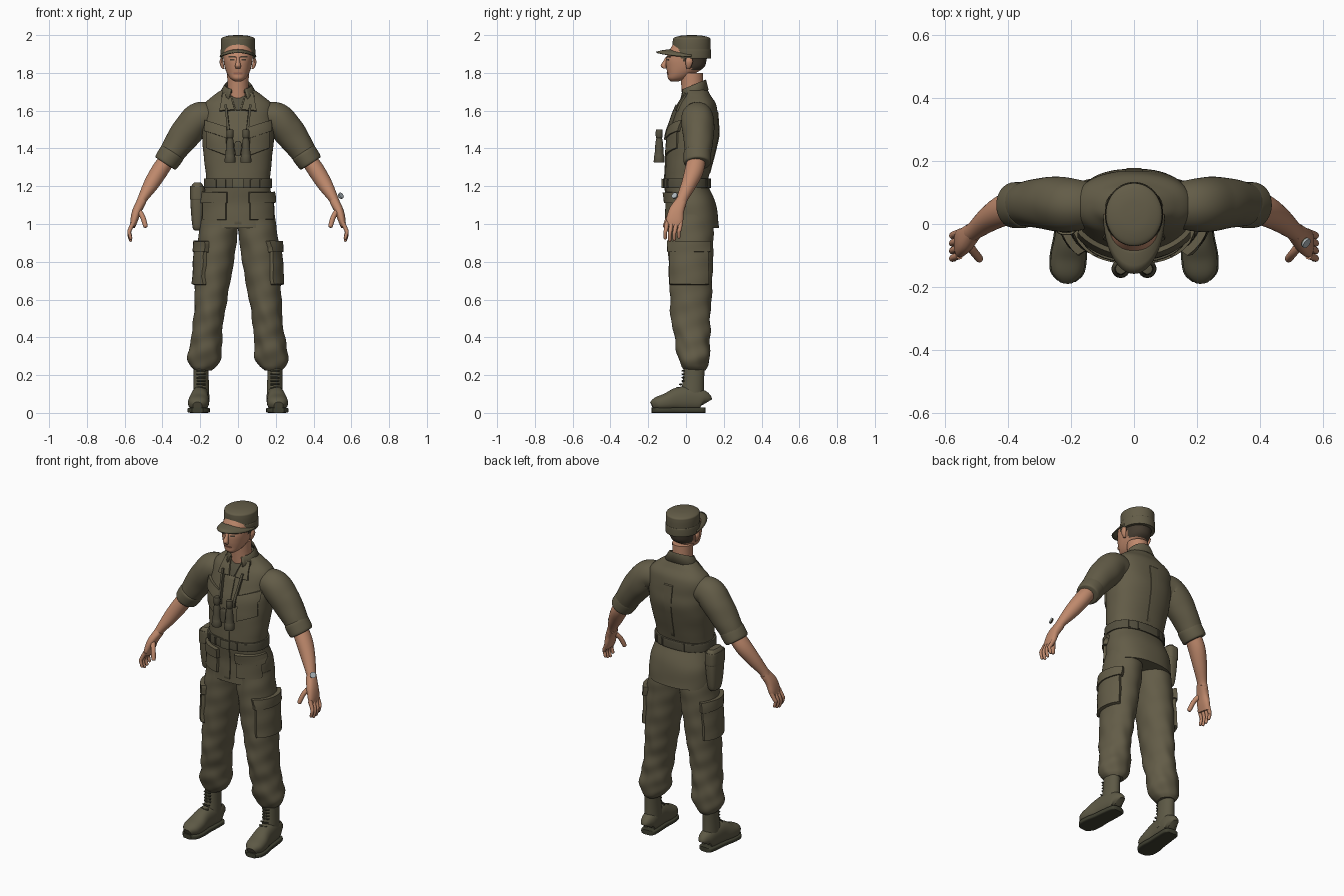
import bpy
import bmesh
from math import sin, cos, pi, radians, copysign
from mathutils import Vector
from mathutils.bvhtree import BVHTree

default_cube = bpy.data.objects.get("Cube")
if default_cube:
    bpy.data.objects.remove(default_cube, do_unlink=True)
parts = []
FRONT, BACK = Vector((0, 1, 0)), Vector((0, -1, 0))
ALONG_X, ALONG_Y, UP = Vector((1, 0, 0)), Vector((0, 1, 0)), Vector((0, 0, 1))


def material(name, red, green, blue):
    mat = bpy.data.materials.new(name)
    mat.use_nodes = True
    colour = (red, green, blue, 1)
    mat.diffuse_color = colour
    mat.node_tree.nodes["Principled BSDF"].inputs["Base Color"].default_value = colour
    return mat


olive = material("olive cloth", .125, .108, .064)
webbing = material("dark olive webbing", .09, .08, .05)
leather = material("olive boot leather", .11, .1, .06)
sole_rubber = material("dark sole rubber", .05, .05, .03)
skin = material("skin", .52, .25, .15)
lips = material("lips", .36, .14, .09)
hair = material("brown hair", .06, .045, .03)
steel = material("pale steel", .42, .47, .5)


def make(name, verts, faces, mat, facing=None):
    """Mesh object with outward normals; open sheets are turned towards facing."""
    mesh = bpy.data.meshes.new(name)
    bm = bmesh.new()
    points = [bm.verts.new(v) for v in verts]
    for face in faces:
        bm.faces.new([points[index] for index in face])
    bmesh.ops.recalc_face_normals(bm, faces=bm.faces)
    if facing and sum(face.normal.dot(facing) for face in bm.faces) < 0:
        bmesh.ops.reverse_faces(bm, faces=bm.faces)
    bm.to_mesh(mesh)
    bm.free()
    mesh.materials.append(mat)
    obj = bpy.data.objects.new(name, mesh)
    bpy.context.collection.objects.link(obj)
    parts.append(obj)
    return obj


def grid_faces(rows, columns):
    return [[r * columns + c, r * columns + c + 1, (r + 1) * columns + c + 1, (r + 1) * columns + c]
            for r in range(rows - 1) for c in range(columns - 1)]


def resample(stations, step):
    """Smooth curve through stations of x, y, z and two radii."""
    knots = [Vector(station) for station in stations]
    knots = [knots[0]] + knots + [knots[-1]]
    curve = []
    for a, b, c, d in zip(knots, knots[1:], knots[2:], knots[3:]):
        for k in range(step):
            t = k / step
            curve.append(b + ((c - a) * t + (a * 2 - b * 5 + c * 4 - d) * t ** 2
                              + (b * 3 - a - c * 3 + d) * t ** 3) / 2)
    return curve + [knots[-1]]


def tube(name, stations, mat, level=False, ref=ALONG_X, power=2, fold=0, step=5, seg=32):
    """Loft of ellipses along a path; fold is the cloth wrinkle depth, greater below the knee."""
    curve, verts, faces = resample(stations, step), [], []
    for i, station in enumerate(curve):
        centre, rx, ry = Vector(station[:3]), station[3], station[4]
        ahead, behind = curve[min(i + 1, len(curve) - 1)], curve[max(i - 1, 0)]
        axis = UP if level else (Vector(ahead[:3]) - Vector(behind[:3])).normalized()
        across = (ref - axis * ref.dot(axis)).normalized()
        other = axis.cross(across)
        depth = fold * (1 + 4 * max(0, .7 - centre.z))
        for k in range(seg):
            angle = k * 2 * pi / seg
            c, s = [copysign(abs(w) ** (2 / power), w) for w in (cos(angle), sin(angle))]
            wave = sin(3 * angle + 36 * centre.z) + sin(2 * angle - 61 * centre.z) + sin(7 * angle + 25 * centre.z) / 2
            verts.append(centre + (across * c * rx + other * s * ry) * (1 + depth * wave))
    for start in range(0, len(verts) - seg, seg):
        for k in range(seg):
            following = (k + 1) % seg
            faces.append([start + k, start + following, start + seg + following, start + seg + k])
    faces += [list(range(seg)), list(range(len(verts) - seg, len(verts)))]
    return make(name, verts, faces, mat)


def stack(name, rows, mat, x=0, **options):
    """Level loft from rows of y, z and two radii."""
    return tube(name, [(x, *row) for row in rows], mat, level=True, **options)


def band(name, y, bottom, top, rx, ry, mat, **options):
    """Flat ring of cloth with softened edges."""
    edge = .004
    rows = [(bottom, -edge), (bottom + edge, 0), (top - edge, 0), (top, -edge)]
    return stack(name, [(y, z, rx + d, ry + d) for z, d in rows], mat, seg=64, **options)


def rod(name, points, radius, mat, **options):
    """Thin tapering rod with a rounded tip."""
    points = [Vector(p) for p in points]
    tip = points[-1] + (points[-1] - points[-2]).normalized() * radius * .6
    stations = [(*p, radius * (1 - .1 * i), radius * (1 - .1 * i)) for i, p in enumerate(points)]
    tube(name, stations + [(*tip, radius / 3, radius / 3)], mat, seg=12, **options)


def tree(obj):
    return BVHTree.FromPolygons([v.co for v in obj.data.vertices], [p.vertices[:] for p in obj.data.polygons])


def patch(name, body, corners, aim, mat, lift, cuts=10):
    """Raised plate over a quad, laid onto a body by casting along aim."""
    quad = [Vector((a, -aim.y, b)) if aim.y else Vector((-aim.x, a, b)) for a, b in corners]
    steps = [0, .03] + [k / cuts for k in range(1, cuts)] + [.97, 1]
    verts = []
    for down in steps:
        for along in steps:
            start = quad[0].lerp(quad[1], along).lerp(quad[3].lerp(quad[2], along), down)
            hit, normal = body.ray_cast(start, aim)[:2]
            if hit is None:
                hit, normal = body.find_nearest(start + aim)[:2]
            rim = down in (0, 1) or along in (0, 1)
            verts.append(hit + normal * (-.004 if rim else lift))
    make(name, verts, grid_faces(len(steps), len(steps)), mat, -aim)


def box(left, right, top, bottom, slant=0):
    return [(left, top), (right, top - slant), (right, bottom - slant), (left, bottom)]


def pocket(name, body, left, right, top, bottom, aim, lift, slant=0):
    """Patch pocket with an overhanging flap."""
    patch(name, body, box(left, right, top, bottom, slant), aim, olive, lift)
    over = copysign(.006, left - right)
    flap = box(left + over, right - over, top + .02, top - .04, slant)
    patch(name + "_flap", body, flap, aim, olive, lift + .007)


def side(points, sign):
    return [(sign * x, *rest) for x, *rest in points]


# Jacket body
jacket = stack("jacket", [(.035, .98, .195, .14), (.03, 1.1, .19, .13), (.005, 1.2, .17, .115), (.005, 1.25, .17, .115),
               (.035, 1.45, .19, .135), (.05, 1.55, .19, .12), (.06, 1.63, .18, .1), (.06, 1.68, .13, .07),
               (.05, 1.72, .07, .06)], olive, power=2.3, step=7, seg=64, fold=.004)
torso = tree(jacket)
patch("undershirt", torso, [(-.04, 1.69), (.04, 1.69), (.01, 1.6), (-.01, 1.6)], FRONT, webbing, .003)
patch("placket", torso, box(-.02, .02, 1.61, .99), FRONT, olive, .005, cuts=24)
patch("back_pleat", torso, [(-.03, 1.6), (.03, 1.6), (.01, 1.26), (-.01, 1.26)], BACK, olive, .004)

# Belt with buckle and keepers
belt = tree(band("belt", .005, 1.19, 1.24, .18, .127, webbing, power=2.3))
patch("buckle", belt, box(-.03, .03, 1.24, 1.19), FRONT, leather, .008)
for x in (-.12, -.07, .07, .12):
    for aim in (FRONT, BACK):
        patch("belt_keeper", belt, box(x - .006, x + .006, 1.25, 1.18), aim, webbing, .005, cuts=5)

# Collar: open band around the neck, highest at the back
verts, columns = [], 29
for k in range(columns):
    angle = -pi / 2 + .5 + k * (2 * pi - 1) / (columns - 1)
    rise = (1 + sin(angle)) / 2
    for rx, ry, z in ((.065, .06, 1.69), (.07, .066, 1.71), (.105, .08, 1.655)):
        verts.append((rx * cos(angle), .04 + ry * sin(angle), z + .055 * rise))
collar = make("collar", verts, grid_faces(columns, 3), olive)
collar.modifiers.new("cloth", "SOLIDIFY").thickness = .006

for s in (1, -1):
    # Lapels, jacket pockets and neck strap
    patch("lapel", torso, side([(.045, 1.7), (.08, 1.69), (.1, 1.595), (.015, 1.6)], s), FRONT, olive, .009)
    pocket("chest_pocket", torso, s * .165, s * .06, 1.53, 1.4, FRONT, .008, slant=.04)
    pocket("hip_pocket", torso, s * .18, s * .06, 1.15, 1.02, FRONT, .014)
    patch("neck_strap", torso, side([(.07, 1.63), (.058, 1.63), (.036, 1.44), (.05, 1.44)], s), FRONT, webbing, .018)

    # Sleeves, rolled cuffs and forearms
    tube("sleeve", side([(.12, .06, 1.56, .07, .07), (.2, .06, 1.56, .085, .085), (.26, .065, 1.5, .085, .085),
         (.32, .065, 1.42, .075, .075), (.375, .06, 1.335, .065, .06)], s), olive, ref=ALONG_Y, step=10,
         seg=48, fold=.007)
    tube("rolled_cuff", side([(.344, .06, 1.382, .066, .06), (.35, .06, 1.373, .073, .068),
         (.38, .06, 1.329, .072, .066), (.386, .06, 1.32, .064, .058)], s), olive, ref=ALONG_Y, fold=.005)
    tube("forearm", side([(.355, .06, 1.37, .045, .04), (.41, .045, 1.29, .05, .045), (.46, .015, 1.21, .04, .04),
         (.505, -.02, 1.135, .03, .026), (.52, -.03, 1.1, .03, .024)], s), skin, ref=ALONG_Y)

    # Hands
    tube("palm", side([(.51, -.025, 1.12, .03, .025), (.535, -.05, 1.07, .04, .024), (.55, -.06, 1.02, .045, .02),
         (.557, -.065, .985, .04, .013)], s), skin, ref=ALONG_Y, power=2.4)
    for i in range(4):
        y, tip = -.1 + .024 * i, .91 + .012 * abs(i - 1.3)
        rod("finger", side([(.553, y, 1.01), (.572, y - .006, .97), (.576, y - .01, tip + .03), (.568, y - .01, tip)], s),
            .012, skin, ref=ALONG_Y)
    rod("thumb", side([(.53, -.06, 1.075), (.506, -.09, 1.04), (.49, -.11, .99)], s), .015, skin, ref=ALONG_Y)

    # Trousers, bunched below the knee, with cargo pockets
    leg_rows = [(1.05, .1, .115), (.95, .103, .12), (.8, .1, .118), (.65, .09, .112), (.5, .08, .104),
                (.38, .083, .092), (.3, .09, .086), (.25, .072, .07), (.225, .046, .054)]
    leg = tube("trouser_leg", [(s * (.21 - .11 * z), .025 + .08 * max(0, .5 - z), z, rx, ry) for z, rx, ry in leg_rows],
               olive, level=True, step=10, seg=48, fold=.011)
    pocket("cargo_pocket", tree(leg), .115, -.08, .89, .675, ALONG_X * -s, .017)

    # Boots: sole follows the foot outline
    stack("boot_shaft", [(.045, .26, .04, .055), (.04, .18, .04, .056), (.035, .12, .042, .06), (.03, .06, .044, .066)],
          leather, x=s * .195)
    foot_rows = [(.1, .02, .08), (.085, .04, .11), (.02, .046, .13), (-.04, .048, .125), (-.1, .055, .095),
                 (-.15, .05, .075), (-.178, .025, .05)]
    bend = [(s * (.2 - .08 * y), y, width, top) for y, width, top in foot_rows]
    tube("boot_foot", [(x, y, .01 + top / 2, width, top / 2) for x, y, width, top in bend], leather, power=2.3)
    tube("boot_sole", [(x, y * 1.02, .014, width + .004, .014) for x, y, width, top in bend], sole_rubber, power=5)
    for i in range(7):
        z, y = .115 + .018 * i, -.019 - .04 * max(0, 1 - i / 3)
        rod("boot_lace", [(s * (.195 + w), y + abs(w) / 3, z) for w in (-.022, 0, .022)], .005, sole_rubber, ref=ALONG_Y)

    # Binocular barrels
    profile = [(1.325, .026), (1.33, .029), (1.36, .027), (1.37, .024), (1.43, .02), (1.455, .015),
               (1.46, .018), (1.495, .018), (1.5, .014)]
    stack("binocular_barrel", [(-.142, z, r, r) for z, r in profile], webbing, x=s * .042, step=2)

    # Ears
    tube("ear", side([(.076, .012, 1.82, .005, .008), (.083, .014, 1.835, .009, .014), (.088, .016, 1.86, .01, .02),
         (.085, .016, 1.88, .006, .014)], s), skin, level=True, seg=16)

stack("binocular_hinge", [(-.14, 1.36, .014, .012), (-.14, 1.42, .02, .012), (-.14, 1.44, .008, .008)], webbing, power=4)

# Hip pouch on the right
stack("hip_pouch", [(.03, .965, .012, .025), (.03, .985, .026, .045), (.03, 1.1, .036, .06), (.03, 1.19, .034, .06),
      (.03, 1.22, .018, .045)], olive, x=-.215, power=3)
band("pouch_flap", .03, 1.13, 1.2, .039, .065, olive, x=-.215, power=3)

# Neck and head, with hair chosen by height and depth
stack("neck", [(.04, 1.66, .064, .06), (.034, 1.72, .056, .058), (.03, 1.8, .058, .06)], skin)
head = stack("head", [(-.06, 1.755, .018, .02), (-.045, 1.77, .04, .05), (-.026, 1.795, .057, .072),
             (-.004, 1.83, .07, .1), (.002, 1.87, .077, .107), (.012, 1.91, .08, .104), (.015, 1.95, .065, .085)],
             skin, power=2.2, step=8, seg=48)
head.data.materials.append(hair)
for face in head.data.polygons:
    nape = face.center.z > 1.815 and face.center.y > .03
    temple = face.center.z > 1.86 and face.center.y > -.015
    face.material_index = int(nape or temple)
head_tree = tree(head)
tube("nose", [(0, -.098, 1.885, .008, .008), (0, -.11, 1.86, .01, .012), (0, -.119, 1.838, .015, .015),
     (0, -.112, 1.822, .013, .008)], skin, level=True)
patch("mouth", head_tree, box(-.023, .023, 1.802, 1.792), FRONT, lips, .003)
for s in (1, -1):
    patch("eye", head_tree, box(s * .018, s * .043, 1.874, 1.866), FRONT, hair, .001)
    patch("brow", head_tree, box(s * .014, s * .05, 1.888, 1.881), FRONT, hair, .004)

# Cap with band and brim
stack("cap_crown", [(.03, 1.88, .086, .098), (.03, 1.93, .09, .1), (.03, 1.97, .09, .1), (.03, 1.986, .084, .094),
      (.03, 1.997, .05, .056), (.03, 2, .01, .01)], olive, seg=48)
band("cap_band", .03, 1.876, 1.924, .092, .103, olive)
verts, columns = [], 25
for k in range(columns):
    angle = -pi + k * pi / (columns - 1)
    for t in (0, .3, .7, 1):
        drop = .014 * t * t + .025 * cos(angle) ** 2
        verts.append(((.086 + .012 * t) * cos(angle), .03 + (.098 + .09 * t) * sin(angle), 1.926 - drop))
brim = make("cap_brim", verts, grid_faces(columns, 4), olive, UP)
brim.modifiers.new("peak", "SOLIDIFY").thickness = .007

# Wristwatch on the left arm
tilt = Vector((.65, -.5, .45)).normalized()
for name, mat, shift, radius in (("watch_case", webbing, -.004, .016), ("watch_dial", steel, .001, .017)):
    ends = [Vector((.545, -.06, 1.15)) + tilt * (shift + half) for half in (-.003, .003)]
    tube(name, [(*end, radius, radius) for end in ends], mat, ref=UP, step=1)

# Smooth shading with crisp edges
bpy.ops.object.select_all(action="DESELECT")
for obj in parts:
    obj.select_set(True)
bpy.context.view_layer.objects.active = parts[0]
bpy.ops.object.shade_smooth_by_angle(angle=radians(40))
